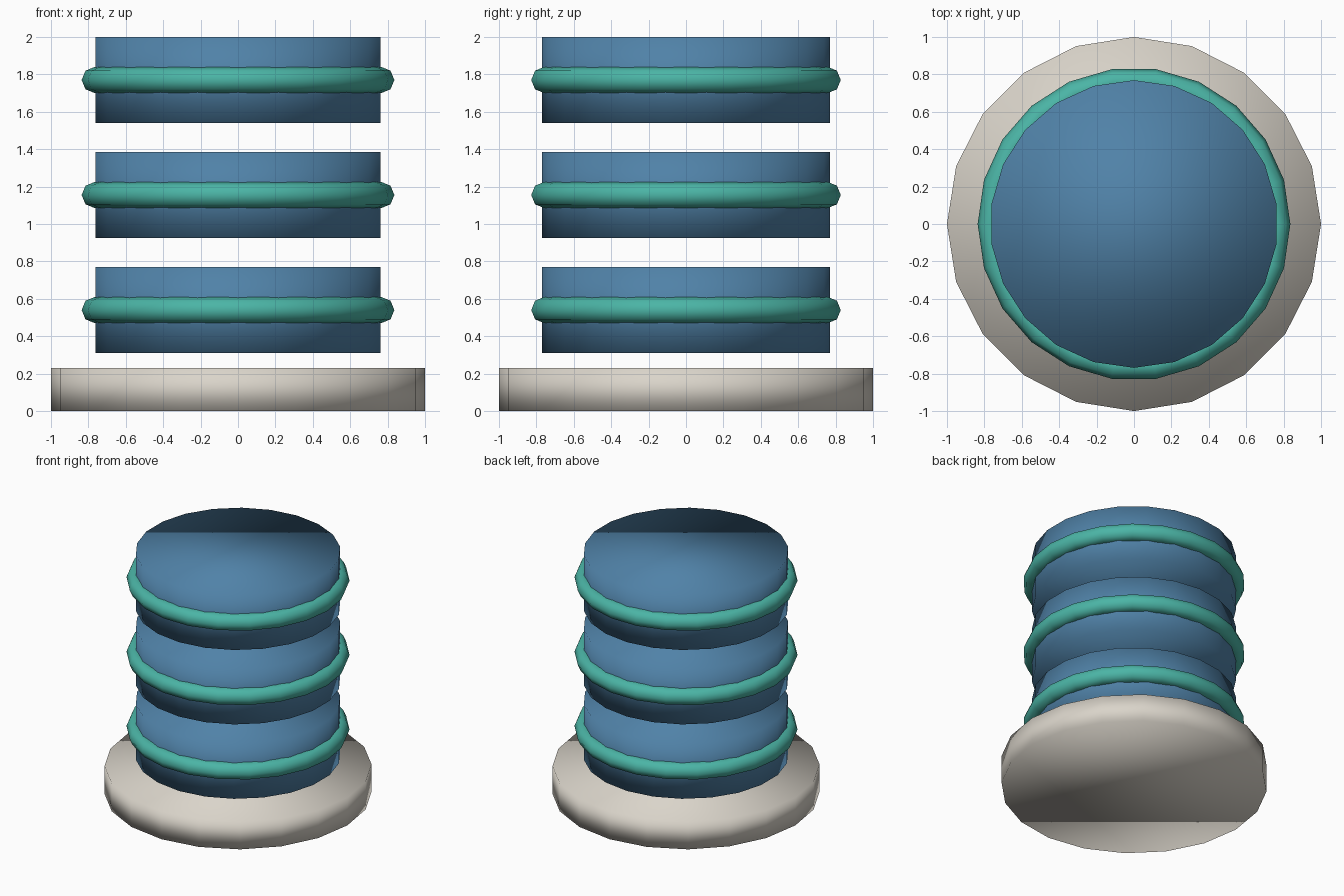
import bpy

cube = bpy.data.objects.get("Cube")
if cube:
    bpy.data.objects.remove(cube, do_unlink=True)


def make_material(name, colour):
    mat = bpy.data.materials.new(name)
    mat.use_nodes = True
    mat.diffuse_color = (*colour, 1)
    mat.node_tree.nodes["Principled BSDF"].inputs["Base Color"].default_value = (*colour, 1)
    return mat


def finish(name, mat):
    obj = bpy.context.object
    obj.name = name
    obj.data.name = name
    obj.data.materials.append(mat)
    bpy.ops.object.shade_smooth()
    return obj


def disc(name, mat, sides, radius, bottom, height):
    bpy.ops.mesh.primitive_cylinder_add(
        vertices=sides, radius=radius, depth=height,
        location=(0, 0, bottom + height / 2))
    return finish(name, mat)


def ring(name, mat, radius, thickness, z):
    bpy.ops.mesh.primitive_torus_add(
        major_segments=22, minor_segments=8,
        major_radius=radius, minor_radius=thickness, location=(0, 0, z))
    return finish(name, mat)


cream = make_material("warm_cream", (0.70, 0.66, 0.59))
blue = make_material("steel_blue", (0.08, 0.223, 0.39))
teal = make_material("teal", (0.07, 0.46, 0.38))

# Wide base plate
disc("base_plate", cream, 20, 1.0, 0, 0.23)

# Three floating drums, each with a band around its middle
for i, level in enumerate(("lower", "middle", "upper")):
    bottom = 0.31 + i * 0.615
    disc(level + "_drum", blue, 22, 0.769, bottom, 0.46)
    ring(level + "_band", teal, 0.766, 0.07, bottom + 0.23)
